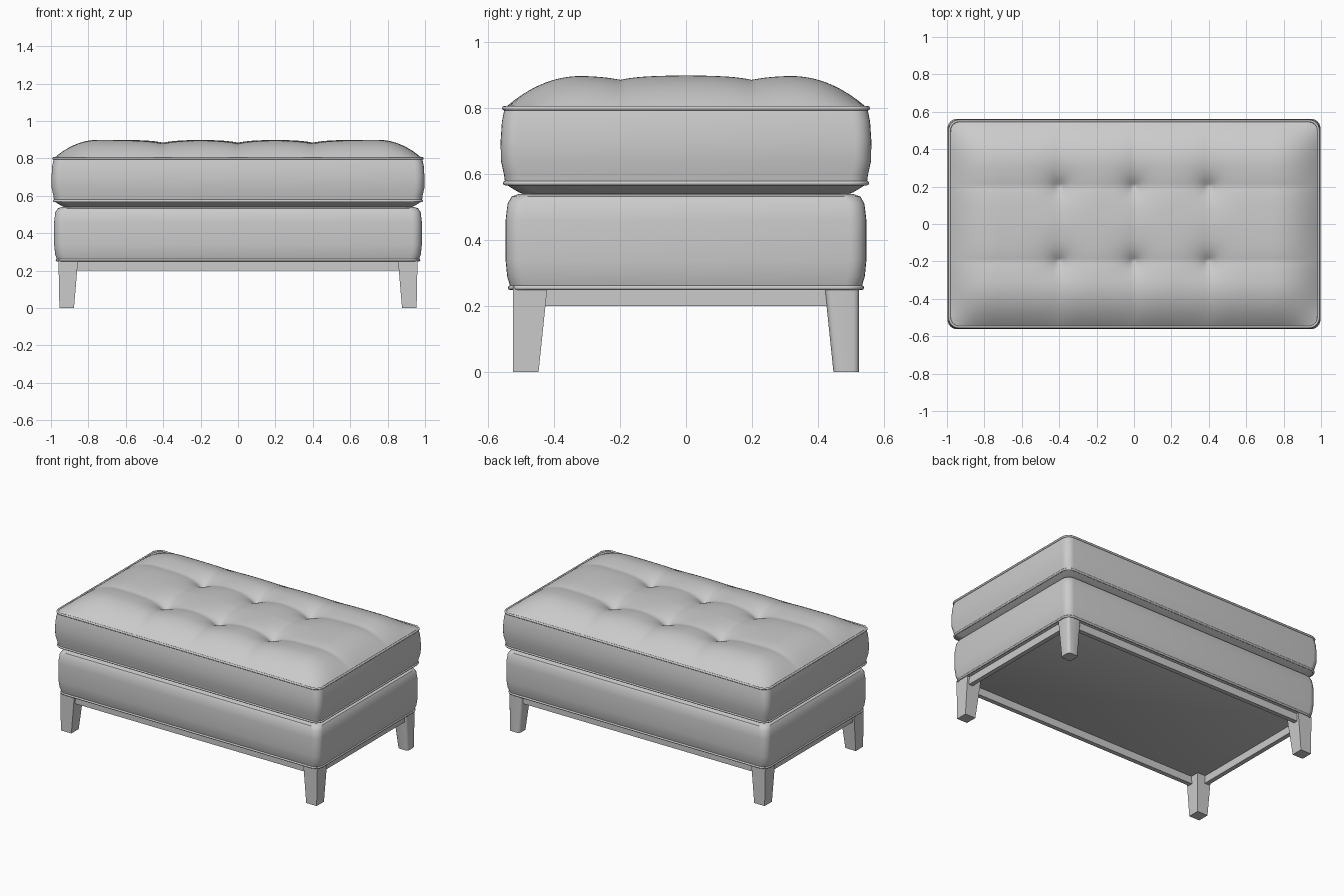
import bpy, bmesh, math
from mathutils import Vector

cube = bpy.data.objects.get("Cube")
if cube:
    bpy.data.objects.remove(cube)

# One upholstery colour for everything
grey = bpy.data.materials.new("plain grey")
grey.use_nodes = True
colour = (0.6, 0.6, 0.6, 1)
grey.diffuse_color = colour
grey.node_tree.nodes["Principled BSDF"].inputs["Base Color"].default_value = colour


def finish(name, bm, angle=40):
    bmesh.ops.recalc_face_normals(bm, faces=bm.faces)
    mesh = bpy.data.meshes.new(name)
    bm.to_mesh(mesh)
    bm.free()
    mesh.materials.append(grey)
    ob = bpy.data.objects.new(name, mesh)
    bpy.context.collection.objects.link(ob)
    bpy.ops.object.select_all(action='DESELECT')
    ob.select_set(True)
    bpy.context.view_layer.objects.active = ob
    bpy.ops.object.shade_smooth_by_angle(angle=math.radians(angle))
    return ob


def outline(hx, hy, r, steps=6):
    """Rounded rectangle, counter-clockwise."""
    pts = []
    for k, (sx, sy) in enumerate([(1, 1), (-1, 1), (-1, -1), (1, -1)]):
        for i in range(steps + 1):
            a = math.pi / 2 * (k + i / steps)
            pts.append((sx * (hx - r) + r * math.cos(a), sy * (hy - r) + r * math.sin(a)))
    return pts


def loft(profile, hx, hy, r, cap_top=True):
    """Stack rounded rectangles; profile holds (inset, z)."""
    bm = bmesh.new()
    rings = [[bm.verts.new((x, y, z)) for x, y in outline(hx - d, hy - d, r)] for d, z in profile]
    n = len(rings[0])
    for a, b in zip(rings, rings[1:]):
        for i in range(n):
            bm.faces.new((a[i], a[(i + 1) % n], b[(i + 1) % n], b[i]))
    bm.faces.new(rings[0])
    if cap_top:
        bm.faces.new(rings[-1])
    return bm


# Upholstered base
finish("base", loft([(0.03, 0.25), (0.014, 0.26), (0.005, 0.29), (0, 0.34), (0, 0.46),
                     (0.006, 0.51), (0.018, 0.532), (0.04, 0.54)], 0.983, 0.547, 0.05))

# Cushion sides
finish("cushion_side", loft([(0.08, 0.535), (0.055, 0.545), (0.014, 0.57), (0.01, 0.60),
                             (0.001, 0.64), (0, 0.70), (0.004, 0.76), (0.012, 0.80)],
                            0.997, 0.562, 0.05, cap_top=False))

# Tufted cushion top
HX, HY, R, Z = 0.985, 0.55, 0.05, 0.80
TUFTS_X, TUFTS_Y = (-0.4, 0, 0.4), (-0.2, 0.2)


def crown(d):
    return 1 - (1 - min(d / 0.25, 1)) ** 2.2


def top_point(u, v):
    x, y = u * HX, v * HY
    rise = 0.1 * crown(HX - abs(x)) * crown(HY - abs(y))
    # creases between tufts, then the deep pits
    dx = min(abs(x - t) for t in TUFTS_X)
    dy = min(abs(y - t) for t in TUFTS_Y)
    fade = min(1, crown(HX - abs(x)) * crown(HY - abs(y)))
    drop = 0.014 * math.exp(-dx / 0.06) + 0.014 * math.exp(-dy / 0.06)
    drop += 0.05 * math.exp(-math.hypot(dx, dy) / 0.06)
    # round the corners in plan
    cx, cy = abs(x) - (HX - R), abs(y) - (HY - R)
    if cx > 0 and cy > 0:
        s = max(cx, cy) / math.hypot(cx, cy)
        x = math.copysign(HX - R + cx * s, x)
        y = math.copysign(HY - R + cy * s, y)
    return x, y, Z + rise - drop * fade


bm = bmesh.new()
NX, NY = 120, 72
grid = [[bm.verts.new(top_point(2 * i / NX - 1, 2 * j / NY - 1)) for j in range(NY + 1)]
        for i in range(NX + 1)]
for i in range(NX):
    for j in range(NY):
        bm.faces.new((grid[i][j], grid[i + 1][j], grid[i + 1][j + 1], grid[i][j + 1]))
finish("cushion_top", bm, 60)


# Piping along the seams
def piping(name, hx, hy, z, radius):
    bm = bmesh.new()
    path = outline(hx, hy, 0.05)
    sides, rings = 8, []
    for k, (x, y) in enumerate(path):
        before, after = Vector(path[k - 1]), Vector(path[(k + 1) % len(path)])
        t = (after - before).normalized()
        rings.append([bm.verts.new((x + t.y * radius * math.cos(a), y - t.x * radius * math.cos(a),
                                    z + radius * math.sin(a)))
                      for a in (2 * math.pi * s / sides for s in range(sides))])
    for k, ring in enumerate(rings):
        prev = rings[k - 1]
        for s in range(sides):
            q = (s + 1) % sides
            bm.faces.new((prev[s], ring[s], ring[q], prev[q]))
    finish(name, bm, 60)


piping("upper_piping", 0.986, 0.551, 0.80, 0.007)
piping("lower_piping", 0.983, 0.548, 0.573, 0.007)
piping("base_piping", 0.968, 0.533, 0.256, 0.007)


# Recessed frame under the base
def box(name, centre, size):
    bm = bmesh.new()
    bmesh.ops.create_cube(bm, size=1)
    for v in bm.verts:
        v.co = Vector(c + p * s for c, p, s in zip(centre, v.co, size))
    finish(name, bm)


for side, s in (("front", -1), ("back", 1)):
    box(side + "_rail", (0, s * 0.495, 0.23), (1.86, 0.03, 0.06))
for side, s in (("right", -1), ("left", 1)):
    box(side + "_rail", (s * 0.93, 0, 0.23), (0.03, 0.96, 0.06))


# Tapered legs: outer faces upright, inner faces sloping
def leg(name, sx, sy):
    bm = bmesh.new()
    bmesh.ops.create_cube(bm, size=1)
    for v in bm.verts:
        top = v.co.z > 0
        width = 0.105 if top else 0.078
        outer = 0.96 if top else 0.955
        v.co = (sx * (outer - width * (0.5 - v.co.x)), sy * (0.525 - width * (0.5 - v.co.y)),
                0.26 if top else 0)
    uprights = [e for e in bm.edges if abs(e.verts[0].co.z - e.verts[1].co.z) > 0.1]
    bmesh.ops.bevel(bm, geom=uprights, offset=0.018, segments=3, profile=0.5, affect='EDGES')
    finish(name, bm)


for depth, sy in (("front", -1), ("back", 1)):
    for side, sx in (("right", -1), ("left", 1)):
        leg(f"{depth}_{side}_leg", sx, sy)
